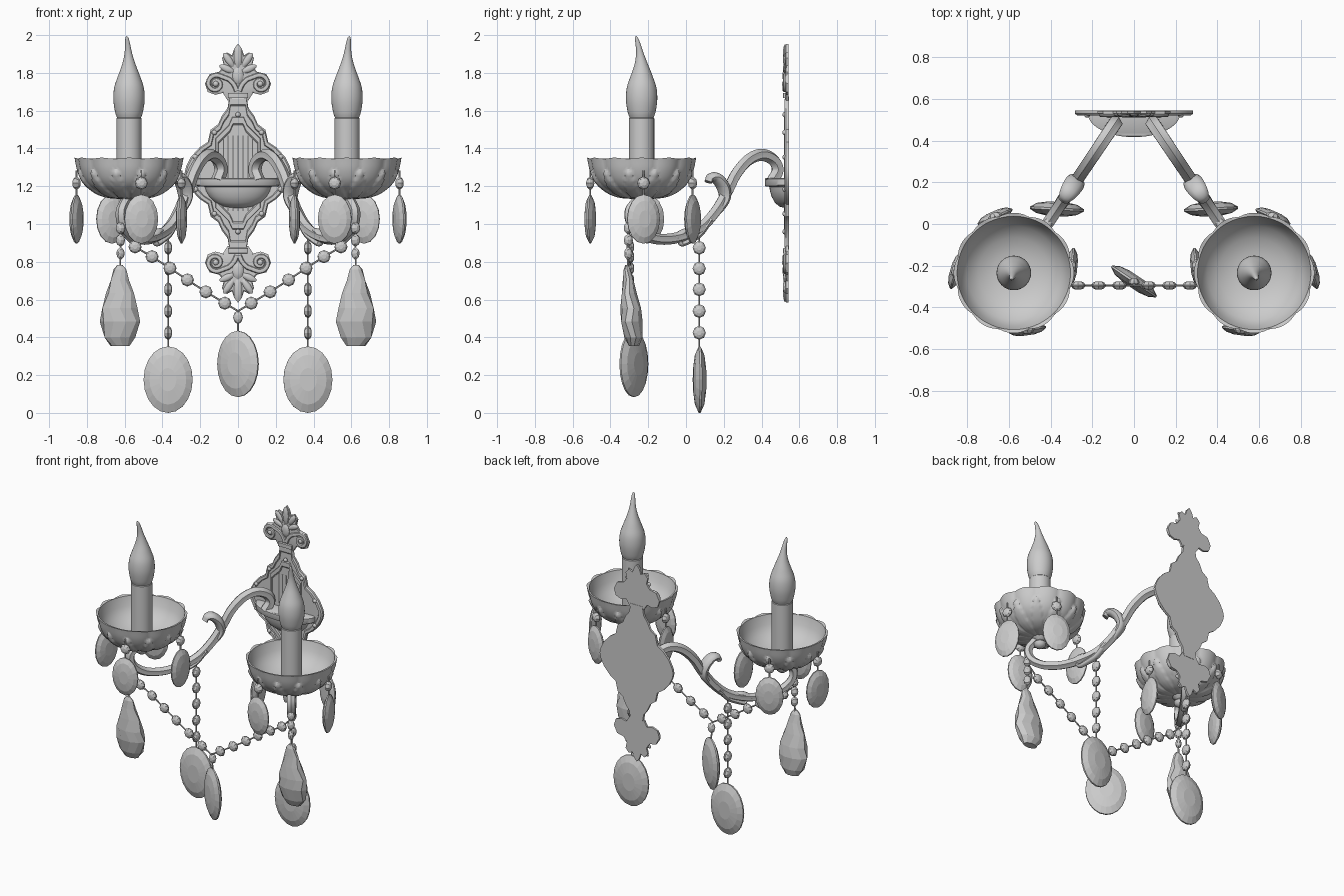
import bpy, bmesh
from math import sin, cos, pi, radians, atan2
from mathutils import Vector, Matrix

if "Cube" in bpy.data.objects:
    bpy.data.objects.remove(bpy.data.objects["Cube"])

CX, CY = 0.577, -0.235      # cup centre (right side, mirrored to the left)
MID = 1.275                 # height of the wall plate's centre


def loft(name, rings, smooth=True, mirror=False, angle=40):
    """Skin a stack of closed rings and cap both ends."""
    bm = bmesh.new()
    vs = [[bm.verts.new(p) for p in r] for r in rings]
    n = len(vs[0])
    for a, b in zip(vs, vs[1:]):
        for i in range(n):
            bm.faces.new((a[i], a[(i + 1) % n], b[(i + 1) % n], b[i]))
    bm.faces.new(vs[0])
    bm.faces.new(vs[-1])
    bmesh.ops.recalc_face_normals(bm, faces=bm.faces)
    me = bpy.data.meshes.new(name)
    bm.to_mesh(me)
    bm.free()
    ob = bpy.data.objects.new(name, me)
    bpy.context.collection.objects.link(ob)
    if smooth:
        me.shade_smooth()
        me.set_sharp_from_angle(angle=radians(angle))
    if mirror:
        ob.modifiers.new("Mirror", 'MIRROR').use_mirror_merge = False
    return ob


def spline(pts, k=6):
    """Catmull-Rom samples through the points."""
    p = [Vector(q) for q in pts]
    p = [2 * p[0] - p[1]] + p + [2 * p[-1] - p[-2]]
    out = []
    for i in range(1, len(p) - 2):
        a, b, c, d = p[i - 1:i + 3]
        for j in range(k):
            t = j / k
            out.append(0.5 * (2 * b + (c - a) * t + (2 * a - 5 * b + 4 * c - d) * t * t
                              + (3 * b - a - 3 * c + d) * t ** 3))
    return out + [p[-2]]


def tube(name, pts, radius, side, n=12, flute=0.0, wide=1.0, mirror=True):
    """Sweep a (fluted) section along a planar path; side is the plane normal."""
    side, rings = Vector(side).normalized(), []
    for i, p in enumerate(pts):
        tan = (pts[min(i + 1, len(pts) - 1)] - pts[max(i - 1, 0)]).normalized()
        nor = side.cross(tan)
        r = radius(i / (len(pts) - 1)) if callable(radius) else radius
        rings.append([p + r * (1 + flute * cos(6 * a)) * (nor * cos(a) + side * wide * sin(a))
                      for a in (2 * pi * j / n for j in range(n))])
    return loft(name, rings, mirror=mirror)


def lathe(name, prof, n=32, at=(CX, CY), shift=lambda z: (0, 0), **kw):
    return loft(name, [[(at[0] + r * cos(a) + shift(z)[0], at[1] + r * sin(a) + shift(z)[1], z)
                        for a in (2 * pi * j / n for j in range(n))] for r, z in prof], **kw)


def lens(name, c, w, h, t, yaw=0, roll=0, n=16, smooth=False, mirror=True):
    """Faceted oval crystal facing -y before turning."""
    m = Matrix.Translation(c) @ Matrix.Rotation(yaw, 4, 'Z') @ Matrix.Rotation(roll, 4, 'Y')
    layers = [(.35, -1), (.75, -.72), (1, -.15), (1, .15), (.75, .72), (.35, 1)]
    return loft(name, [[m @ Vector((w * s * sin(2 * pi * j / n), t * d, h * s * cos(2 * pi * j / n)))
                        for j in range(n)] for s, d in layers], smooth, mirror)


def wire(name, a, b, side, mirror=True):
    tube(name, [Vector(a), Vector(b)], 0.005, side, n=6, mirror=mirror)


def relief(name, half, layers, cz=MID, flip=False):
    """Symmetric plate from a right-half outline (top to bottom), layers of (scale, y)."""
    out = half + [(-x, z) for x, z in reversed(half) if x > 1e-4]
    return loft(name, [[(x * s, y, (1 if not flip else -1) * (cz + (z - cz) * s - MID) + MID)
                        for x, z in out] for s, y in layers], angle=30)


# --- wall plate with raised border and inner panel
up = [(.045, 1.68), (.055, 1.62), (.085, 1.58), (.105, 1.535), (.145, 1.505), (.16, 1.44),
      (.205, 1.41), (.25, 1.36), (.275, 1.31)]
half = up + [(.283, MID)] + [(x, 2 * MID - z) for x, z in reversed(up)]
relief("wall_plate", half, [(1, .545), (1, .53), (.97, .522), (.90, .522), (.88, .53)])
up = [(.03, 1.575), (.05, 1.53), (.12, 1.46)]
half = up + [(x, 2 * MID - z) for x, z in reversed(up)]
relief("inner_panel", half, [(1, .535), (.98, .519), (.88, .519), (.85, .527)])
for i, (x, z) in enumerate([(0, 1.585), (0, .965), (.125, 1.49), (.125, 1.06), (.225, 1.36), (.225, 1.19)]):
    lens("plate_stud", (x, .522, z), .014, .014, .011, n=10, smooth=True, mirror=x > 0)
for i in range(-3, 4):
    tube("panel_rib", [Vector((i * .026, .527, MID - .2)), Vector((i * .026, .527, MID + .2))],
         .003, (1, 0, 0), n=6, mirror=False)

# --- crests at top and bottom: backing, ram's-horn scrolls, leaves, collar
crest = [(0, 1.96), (.02, 1.935), (.032, 1.90), (.06, 1.915), (.085, 1.885), (.075, 1.845), (.10, 1.812),
         (.15, 1.80), (.175, 1.75), (.16, 1.705), (.12, 1.69), (.08, 1.70), (.055, 1.66)]
spiral = [(.118 + (.05 - .04 * t) * cos(2.6 - 9.5 * t), .523, 1.748 + (.05 - .04 * t) * sin(2.6 - 9.5 * t))
          for t in (i / 36 for i in range(37))]
horn = spline([(.006, .523, 1.71), (.022, .523, 1.745), (.048, .523, 1.772)], 5) + [Vector(p) for p in spiral[2:]]
for tag, f in (("top", 1), ("bottom", -1)):
    relief(tag + "_crest", crest, [(1, .543), (1, .53), (.94, .526)], cz=1.79, flip=f < 0)
    fz = lambda z: MID + f * (z - MID)
    tube(tag + "_scroll", [Vector((p[0], p[1], fz(p[2]))) for p in horn],
         lambda t: .014 - .004 * t, (0, 1, 0), n=8, wide=.8)
    lens(tag + "_scroll_eye", (.118, .52, fz(1.748)), .016, .016, .012, n=10, smooth=True)
    lens(tag + "_centre_leaf", (0, .524, fz(1.895)), .022, .062, .011, n=12, smooth=True, mirror=False)
    for x, z, r, h in ((.05, 1.875, 35, .045), (.06, 1.828, 65, .042)):
        lens(tag + "_side_leaf", (x, .524, fz(z)), .018, h, .01, roll=f * radians(r), n=12, smooth=True)
    lens(tag + "_bud", (0, .524, fz(1.79)), .03, .045, .012, n=12, smooth=True, mirror=False)
    relief(tag + "_collar", [(.052, 1.70), (.052, 1.672)], [(1, .543), (1, .516), (.9, .513)], cz=1.686, flip=f < 0)

# --- half bowl bracket on the plate
loft("bracket_bowl", [[(.222 * s * cos(pi * j / 24), .532 - .115 * s * sin(pi * j / 24), z) for j in range(25)]
                      for s, z in [(.95, 1.25), (1, 1.245), (1, 1.212), (.97, 1.206), (.79, 1.203), (.76, 1.18),
                                   (.68, 1.15), (.54, 1.12), (.33, 1.098), (.05, 1.09)]])

# --- arms: S-curve in the vertical plane running from the plate to the cup
def arm_pts(yz, k=6):
    return spline([(.08 + (.5 - y) * .673, y, z) for y, z in yz], k)

SIDE = (.735, .497, 0)
SIDE = Vector((.673, -1, 0)).cross((0, 0, 1))
tube("arm", arm_pts([(.455, 1.23), (.485, 1.29), (.462, 1.345), (.40, 1.372), (.33, 1.345), (.265, 1.27),
                     (.215, 1.17), (.155, 1.07), (.075, .985), (-.03, .938), (-.13, .925), (-.22, .945),
                     (-.285, 1.0), (-.30, 1.07), (-.27, 1.12), (-.235, 1.15)]),
     lambda t: .031 - .007 * t, SIDE, n=24, flute=.09, wide=1.1)
leaf = lambda t: .012 + .016 * sin(pi * min(1, t * 1.1) ** .8) + .006 * t
tube("arm_leaf_upper", arm_pts([(.165, 1.06), (.205, 1.14), (.195, 1.205), (.16, 1.25), (.13, 1.252), (.118, 1.228)]),
     leaf, SIDE, wide=1.6)
tube("arm_leaf_lower", arm_pts([(.12, 1.03), (.07, .955), (.02, .92), (-.02, .90), (-.035, .915)]),
     lambda t: .022 - .012 * t, SIDE, wide=1.5)
tube("arm_leaf_inner", arm_pts([(-.06, .93), (-.01, .965), (.02, .965), (.03, .95)]),
     lambda t: .02 - .01 * t, SIDE, wide=1.4)
lathe("cup_stem", [(.015, 1.07), (.035, 1.085), (.04, 1.105), (.025, 1.12), (.05, 1.14), (.07, 1.165)],
      n=24, mirror=True)

# --- petalled cup: two offset rows of petals outside, smooth bowl inside
N, rings = 144, []
prof = spline([(.04, 1.14, 0), (.12, 1.152, 0), (.185, 1.185, 0), (.235, 1.23, 0), (.263, 1.285, 0), (.278, 1.35, 0)], 5)
for i, (r, z, _) in enumerate(prof):
    t, ring = i / (len(prof) - 1), []
    for j in range(N):
        a = 2 * pi * j / N
        u = abs(2 * (12 * j / N % 1) - 1)           # 0 at lower petal centre
        bump = .011 * (1 - (1 - u) ** 2) * min(1, 2 * t)
        if t < .82 * (1 - u ** 1.6):
            bump = max(bump, .014 * min(1, 3 * t) + .004 * (1 - u))
        q = r + bump
        ring.append((CX + q * cos(a), CY + q * sin(a), z - bump * .5 * (1 - t) + .008 * u * t ** 4))
    rings.append(ring)
for r, z in [(.272, 1.352), (.255, 1.29), (.225, 1.24), (.17, 1.2), (.1, 1.175), (.03, 1.17)]:
    rings.append([(CX + r * cos(2 * pi * j / N), CY + r * sin(2 * pi * j / N), z) for j in range(N)])
loft("cup", rings, mirror=True, angle=50)

# --- candle and flame bulb with bent tip
lathe("candle", [(.067, 1.165), (.067, 1.565), (.06, 1.572)], mirror=True)
flame = spline([(.062, 1.565, 0), (.074, 1.60, 0), (.083, 1.665, 0), (.078, 1.73, 0), (.058, 1.79, 0),
                (.036, 1.85, 0), (.021, 1.905, 0), (.014, 1.955, 0), (.009, 1.988, 0), (.002, 2.0, 0)], 4)
lathe("flame_bulb", [(p[0], p[1]) for p in flame], mirror=True,
      shift=lambda z: tuple(k * max(0, (z - 1.8) / .2) ** 2 for k in (.012, -.03)))

# --- oval crystals around each cup rim
for dx, dy, twist in ((.278, .01, 14), (-.278, .03, 12), (-.065, -.272, 5), (.09, .27, -5)):
    x, y, yaw = CX + dx, CY + dy, atan2(dy, dx) + pi / 2 + radians(twist)
    lens("rim_bead", (x, y, 1.222), .034, .034, .02, yaw, n=8)
    lens("rim_crystal", (x, y, 1.032), .09, .13, .027, yaw)
    wire("rim_link", (x, y, 1.15), (x, y, 1.29), (1, 0, 0))

# --- vertical bead strands with large oval crystals
for z in (.88, .77, .66, .545, .43):
    lens("strand_bead", (.37, .07, z), .035, .037, .02, pi / 2, n=8)
wire("strand_wire", (.37, .07, .35), (.37, .07, .98), (1, 0, 0))
lens("strand_crystal", (.37, .072, .182), .13, .176, .034, radians(3), n=20)

# --- bead garland between the arms with the centre crystal
path = [Vector((x, -.295, z)) for x, z in ((.61, .95), (.545, .885), (.455, .833), (.36, .772),
                                           (.268, .71), (.17, .647), (.07, .587), (0, .545))]
tube("garland_wire", path, .005, (0, 1, 0), n=6)
for p in path[1:-1]:
    lens("garland_bead", p, .035, .035, .02, n=8)
lens("centre_bead", (0, -.28, .512), .026, .036, .02, n=8, mirror=False)
wire("centre_link", (0, -.29, .55), (0, -.277, .43), (1, 0, 0), False)
lens("centre_crystal", (0, -.276, .265), .13, .175, .032, radians(-34), n=20, mirror=False)

# --- faceted teardrop pendants under the arms
for z, w in ((.985, .026), (.92, .024), (.85, .02)):
    lens("pendant_bead", (.622, -.305, z), w, .034, .022, radians(40), n=8)
wire("pendant_wire", (.615, -.3, 1.04), (.625, -.308, .77), (1, 0, 0))
drop = [(.05, .36), (.085, .405), (.107, .49), (.098, .56), (.074, .64), (.05, .71), (.034, .765), (.014, .79)]
loft("teardrop", [[(.625 + r * cos(a), -.292 - (z - .55) * .09 + r * .56 * sin(a), z)
                   for a in (2 * pi * (j + .5 * (i % 2)) / 10 for j in range(10))]
                  for i, (r, z) in enumerate(drop)], smooth=False, mirror=True)

# --- seat the lowest crystals on the ground
low = min(v.co.z for o in bpy.data.objects for v in o.data.vertices)
for o in bpy.data.objects:
    o.location.z -= min(low, .02)
